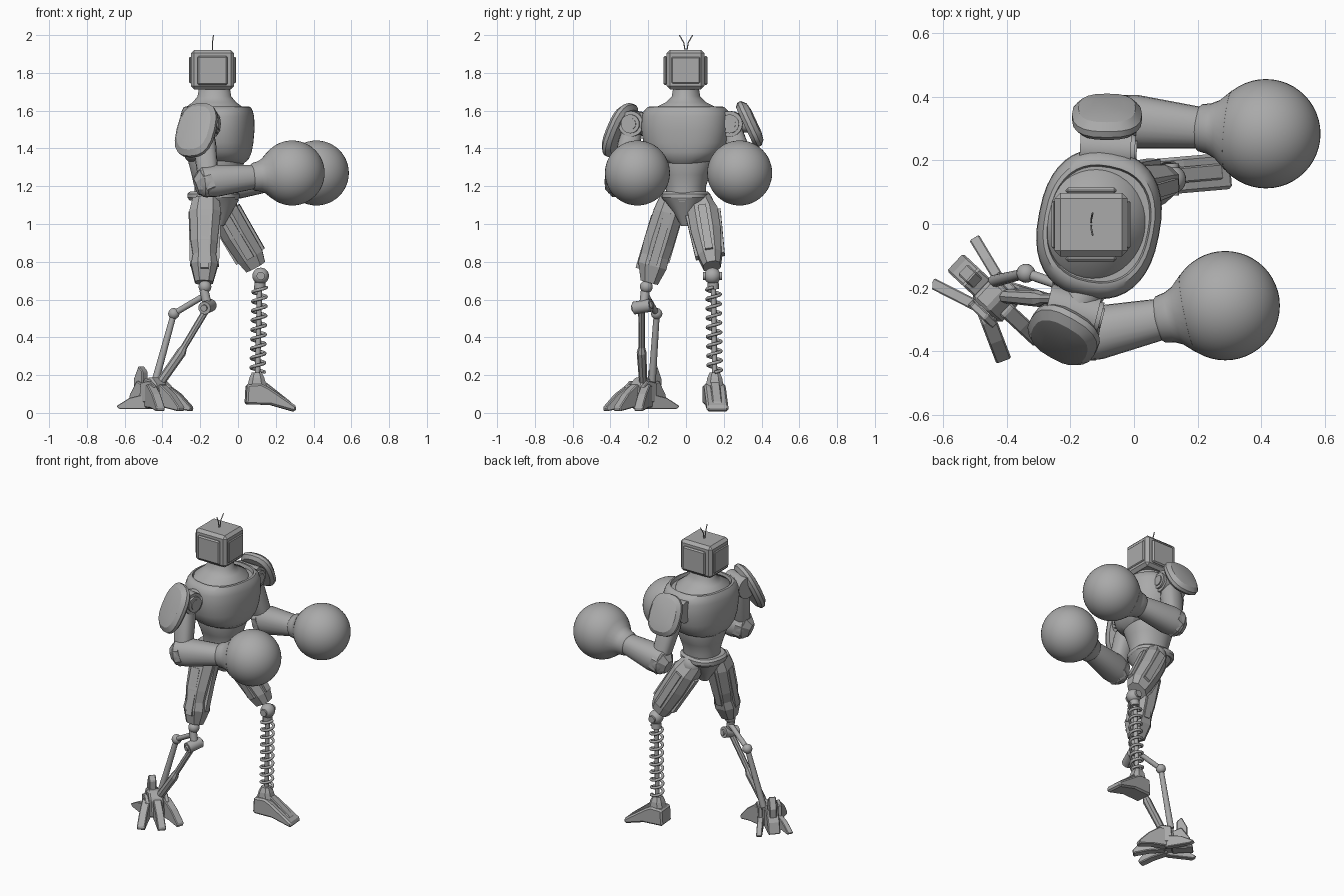
import bpy, bmesh
from math import sin, cos, pi, radians, copysign
from mathutils import Vector, Matrix

if "Cube" in bpy.data.objects:
    bpy.data.objects.remove(bpy.data.objects["Cube"])

metal = bpy.data.materials.new("plain grey")
metal.use_nodes = True
metal.diffuse_color = (0.4, 0.4, 0.4, 1)
metal.node_tree.nodes["Principled BSDF"].inputs["Base Color"].default_value = (0.4, 0.4, 0.4, 1)


def finish(name, bm, smooth=0, bevel=0):
    bmesh.ops.recalc_face_normals(bm, faces=bm.faces)
    mesh = bpy.data.meshes.new(name)
    bm.to_mesh(mesh)
    bm.free()
    mesh.materials.append(metal)
    ob = bpy.data.objects.new(name, mesh)
    bpy.context.collection.objects.link(ob)
    if bevel:
        mod = ob.modifiers.new("bevel", 'BEVEL')
        mod.width, mod.segments = bevel, 1
    if smooth:
        bpy.ops.object.select_all(action='DESELECT')
        ob.select_set(True)
        bpy.context.view_layer.objects.active = ob
        bpy.ops.object.shade_smooth_by_angle(angle=radians(smooth))
    return ob


def loft(name, stations, n=24, p=2, side=(0, 1, 0), axis=None, smooth=40, turn=0.0):
    """Skin through (centre, side radius, depth radius) super-ellipse rings."""
    pts = [Vector(s[0]) for s in stations]
    w = Vector(axis) if axis else pts[-1] - pts[0]
    w.normalize()
    u = Vector(side) - w * w.dot(Vector(side))
    u.normalize()
    v = w.cross(u)
    bm = bmesh.new()
    rings = []
    for c, (_, ra, rb) in zip(pts, stations):
        ring = []
        for i in range(n):
            a = 2 * pi * (i + turn) / n
            ca, sa = (copysign(abs(t) ** (2 / p), t) for t in (cos(a), sin(a)))
            ring.append(bm.verts.new(c + u * ra * ca + v * rb * sa))
        rings.append(ring)
    for r, s in zip(rings, rings[1:]):
        for i in range(n):
            j = (i + 1) % n
            bm.faces.new((r[i], r[j], s[j], s[i]))
    bm.faces.new(rings[0])
    bm.faces.new(rings[-1])
    return finish(name, bm, smooth)


def rod(name, a, b, r, r2=None, n=12):
    side = (0, 1, 0) if abs((Vector(b) - Vector(a)).normalized().y) < 0.9 else (1, 0, 0)
    return loft(name, [(a, r, r), (b, r2 or r, r2 or r)], n, side=side)


def ball(name, c, r, seg=48):
    bm = bmesh.new()
    bmesh.ops.create_uvsphere(bm, u_segments=seg, v_segments=seg // 2, radius=r,
                              matrix=Matrix.Translation(c))
    return finish(name, bm, 60)


def prism(name, profile, width, origin=(0, 0, 0), yaw=0, offset=0, bevel=0):
    """Side outline in local x and z, extruded across local y."""
    bm = bmesh.new()
    m = Matrix.Translation(origin) @ Matrix.Rotation(radians(yaw), 4, 'Z')
    a, b = ([bm.verts.new(m @ Vector((x, offset + s * width / 2, z))) for x, z in profile]
            for s in (-1, 1))
    bm.faces.new(a)
    bm.faces.new(b)
    for i in range(len(a)):
        j = (i + 1) % len(a)
        bm.faces.new((a[i], a[j], b[j], b[i]))
    return finish(name, bm, 0, bevel)


def rect(x0, x1, z0, z1):
    return [(x0, z0), (x1, z0), (x1, z1), (x0, z1)]


# Head: bevelled box with raised panels on the sides, front and back
head = (-0.135, -0.002, 0)
prism("head", rect(-0.115, 0.115, 1.713, 1.922), 0.2, head, bevel=0.018)
for s in (-1, 1):
    prism("head_side_panel", rect(-0.08, 0.08, 1.735, 1.89), 0.02, head, 0, s * 0.107, 0.008)
    prism("head_end_panel", rect(-0.075, 0.075, 1.745, 1.885), 0.012,
          head, 90, s * 0.118, 0.005)
    # Antennae bending outwards
    path = [(-0.135, 0.004 * s, 1.915), (-0.135, 0.012 * s, 1.96), (-0.13, 0.035 * s, 2.0)]
    for a, b in zip(path, path[1:]):
        rod("antenna", a, b, 0.003, n=6)

# Torso, turned slightly about the vertical
YAW = radians(-11)
across = (-sin(YAW), cos(YAW), 0)


def body(name, rows, x, **kw):
    loft(name, [((x, 0, z), a, b) for z, a, b in rows], 40, side=across,
         axis=(0, 0, 1), **kw)


body("neck", [(1.57, .185, .17), (1.615, .165, .155), (1.645, .105, .115),
              (1.675, .075, .09), (1.73, .066, .08)], -0.125)
body("chest", [(1.32, .12, .14), (1.345, .17, .165), (1.38, .205, .178), (1.43, .225, .186),
               (1.5, .235, .192), (1.57, .233, .19), (1.6, .222, .182), (1.62, .2, .172),
               (1.622, .185, .16), (1.6, .18, .155)], -0.11, p=2.4)
body("abdomen", [(1.12, .105, .115), (1.2, .105, .115), (1.26, .125, .13),
                 (1.32, .15, .145), (1.35, .15, .145)], -0.115, p=2.2)
body("belt", [(1.125, .115, .125), (1.14, .125, .135), (1.16, .125, .135), (1.172, .112, .122)],
     -0.13, p=2.6, smooth=25)
body("pelvis", [(0.99, .025, .045), (1.06, .06, .085), (1.13, .115, .125)],
     -0.12, p=2.6, smooth=25)


# Arms: shoulder, pad, upper arm, elbow, forearm, cuff and glove
def arm(tag, shoulder, yaw, pad, normal, size, elbow, glove):
    s, e, g = Vector(shoulder), Vector(elbow), Vector(glove)
    fwd = Vector((cos(radians(yaw)), sin(radians(yaw)), 0))
    inner = Vector((-0.12, s.y * 0.6, s.z))
    rod(tag + "_shoulder_link", inner, s, 0.06, n=16)
    rod(tag + "_shoulder_joint", s - fwd * 0.085, s + fwd * 0.075, 0.068, n=20)
    rod(tag + "_shoulder_cap", s, s + fwd * 0.088, 0.05, n=20)
    rod(tag + "_shoulder_hub", s, s + fwd * 0.094, 0.032, n=20)
    # Domed ten-sided shoulder pad
    nv = Vector(normal).normalized()
    pc = Vector(pad)
    level = nv.cross((0, 0, 1))
    loft(tag + "_shoulder_pad", [(pc + nv * d, size[0] * k, size[1] * k) for d, k in
         ((-.03, .85), (-.012, 1), (.008, 1), (.03, .82), (.038, .5))],
         20, 2.6, side=level, axis=nv, smooth=25)
    rod(tag + "_pad_mount", s, pc, 0.045)
    # Upper arm
    loft(tag + "_upper_arm", [(s, .05, .05), (s.lerp(e, .35), .06, .062),
         (s.lerp(e, .8), .052, .056), (e, .05, .055)], 16, 2.6, smooth=30)
    # Forearm tapering to the wrist
    d = (g - e).normalized()
    wrist = g - d * 0.215
    loft(tag + "_forearm", [(e - d * .055, .05, .06), (e - d * .035, .076, .08),
         (e + d * .04, .085, .085), (wrist, .066, .064)], 24, 2.2, smooth=35)
    loft(tag + "_elbow_guard", [(e - d * .07 + Vector((0, 0, -.02)), .035, .045),
         (e - d * .03 + Vector((0, 0, -.01)), .078, .08),
         (e + d * .01, .088, .075)], 8, 2.4, smooth=0, turn=.5)
    loft(tag + "_glove_cuff", [(g - d * .22, .064, .064), (g - d * .21, .074, .074),
         (g - d * .18, .08, .08), (g - d * .155, .092, .092), (g - d * .12, .125, .125)])
    ball(tag + "_glove", g, 0.172)


arm("front_arm", (-0.19, -0.275, 1.53), -14, (-0.222, -0.35, 1.497), (-.44, -.78, .42),
    (0.115, 0.155), (-0.155, -0.35, 1.225), (0.287, -0.257, 1.27))
arm("back_arm", (-0.085, 0.235, 1.53), -3, (-0.085, 0.338, 1.53), (0, .9, .42),
    (0.11, 0.13), (-0.035, 0.325, 1.215), (0.415, 0.284, 1.27))


# Thighs: faceted shells with raised long plates
def thigh(tag, rows, side):
    loft(tag + "_thigh", rows, 8, 2.6, side=side, smooth=0, turn=.5)
    a, b = Vector(rows[1][0]), Vector(rows[-2][0])
    u = Vector(side).normalized()
    v = (b - a).normalized().cross(u)
    for off, k in ((u, 1), (u, -1), (v, 1), (v, -1)):
        ends = []
        for c, row in ((a, rows[1]), (b, rows[-2])):
            r = row[1] if off is u else row[2]
            ends.append((c + off * k * (r * .86), .03, .03))
        loft(tag + "_thigh_plate", ends, 4, side=side, smooth=0, turn=.5)


thigh("front_leg", [((-.17, -.075, 1.13), .07, .075), ((-.175, -.095, 1.06), .082, .088),
      ((-.18, -.145, .9), .085, .075), ((-.178, -.165, .83), .08, .065),
      ((-.178, -.178, .78), .082, .075), ((-.18, -.195, .69), .05, .05)], (0, 1, 0.25))
thigh("back_leg", [((-.11, .07, 1.13), .06, .07), ((-.07, .09, 1.06), .085, .08),
      ((-.01, .108, .95), .084, .082), ((.065, .128, .83), .066, .076),
      ((.093, .137, .775), .048, .06)], (0, 1, 0.15))
for y, x in ((-.08, -.165), (.075, -.1)):
    ball("hip_joint", (x, y, 1.11), 0.07, 20)

# Front leg shin: knee, linked rods and hinges
ball("front_knee", (-.175, -.21, .668), .034, 20)
rod("knee_post", (-.175, -.2, .72), (-.18, -.215, .63), .02)
rod("knee_bracket", (-.18, -.215, .65), (-.16, -.225, .56), .024)
rod("knee_hinge", (-.178, -.275, .555), (-.145, -.185, .57), .034, n=16)
rod("knee_hinge_pin", (-.182, -.285, .554), (-.141, -.175, .571), .018)
rod("upper_link", (-.18, -.21, .62), (-.34, -.155, .525), .016)
ball("link_joint", (-.34, -.155, .525), .03, 20)
rod("rear_shin_rod", (-.34, -.155, .525), (-.44, -.18, .16), .016, .02)
loft("main_shin_rod", [((-.165, -.235, .55), .018, .018), ((-.285, -.235, .35), .017, .017),
     ((-.3, -.235, .32), .026, .026), ((-.44, -.225, .12), .02, .024)], 8, smooth=0)

# Front leg foot: ankle, fanned toes and heel claws
foot, turn = (-.44, -.235, 0), -43
prism("ankle_block", [(-.06, .04), (.07, .04), (.05, .15), (.01, .19), (-.05, .18)],
      .09, foot, turn, bevel=.01)
prism("heel", [(-.17, .03), (-.04, .03), (-.03, .14), (-.1, .17), (-.15, .1)],
      .075, foot, turn, bevel=.006)
prism("heel_spur", [(-.13, .08), (-.07, .1), (-.07, .22), (-.1, .25), (-.135, .18)],
      .045, foot, turn, bevel=.005)
for fan in (-26, 0, 26):
    prism("toe", [(0, .03), (.1, .025), (.19, .008), (.195, .03), (.13, .1), (.06, .15), (0, .14)],
          .05, foot, turn + fan, fan * .0016, bevel=.005)
for s in (-1, 1):
    prism("heel_claw", [(-.2, .035), (-.18, .02), (-.02, .02), (-.03, .1), (-.12, .08)],
          .035, foot, turn - s * 16, s * .045, bevel=.004)
    prism("ankle_plate", [(-.05, .06), (.04, .05), (.06, .14), (.02, .17), (-.04, .16)],
          .025, foot, turn, s * .06, bevel=.004)

# Back leg shin: knee ball, central rod and coil spring
ball("back_knee", (.12, .14, .725), .044, 24)
rod("knee_pin", (.12, .09, .725), (.12, .19, .725), .022)
rod("spring_cap", (.117, .143, .69), (.115, .145, .655), .03)
rod("spring_rod", (.115, .145, .7), (.103, .152, .19), .014)
curve = bpy.data.curves.new("coil_spring", 'CURVE')
curve.dimensions = '3D'
curve.bevel_depth, curve.bevel_resolution = .0085, 2
curve.use_fill_caps = True
spline = curve.splines.new('POLY')
STEPS, TURNS = 216, 9
spline.points.add(STEPS)
for i, pt in enumerate(spline.points):
    t = i / STEPS
    a = 2 * pi * TURNS * t
    pt.co = (.104 + .011 * t + .036 * cos(a), .152 - .007 * t + .036 * sin(a), .215 + .45 * t, 1)
curve.materials.append(metal)
bpy.context.collection.objects.link(bpy.data.objects.new("coil_spring", curve))

# Back leg foot: sloping wedge with an ankle socket and top ridge
foot = (.1, .15, 0)
prism("back_foot", [(-.062, .045), (.07, .042), (.2, .005), (.207, .035), (.06, .135),
                    (.02, .155), (-.056, .15)], .115, foot, 5, bevel=.01)
prism("foot_ridge", [(.02, .13), (.18, .04), (.18, .058), (.05, .16), (.02, .17)],
      .05, foot, 5, bevel=.005)
loft("ankle_socket", [((.1, .152, .14), .05, .055), ((.1, .152, .185), .042, .042),
     ((.1, .152, .215), .028, .028)], 8, 2.6, smooth=0, turn=.5)
